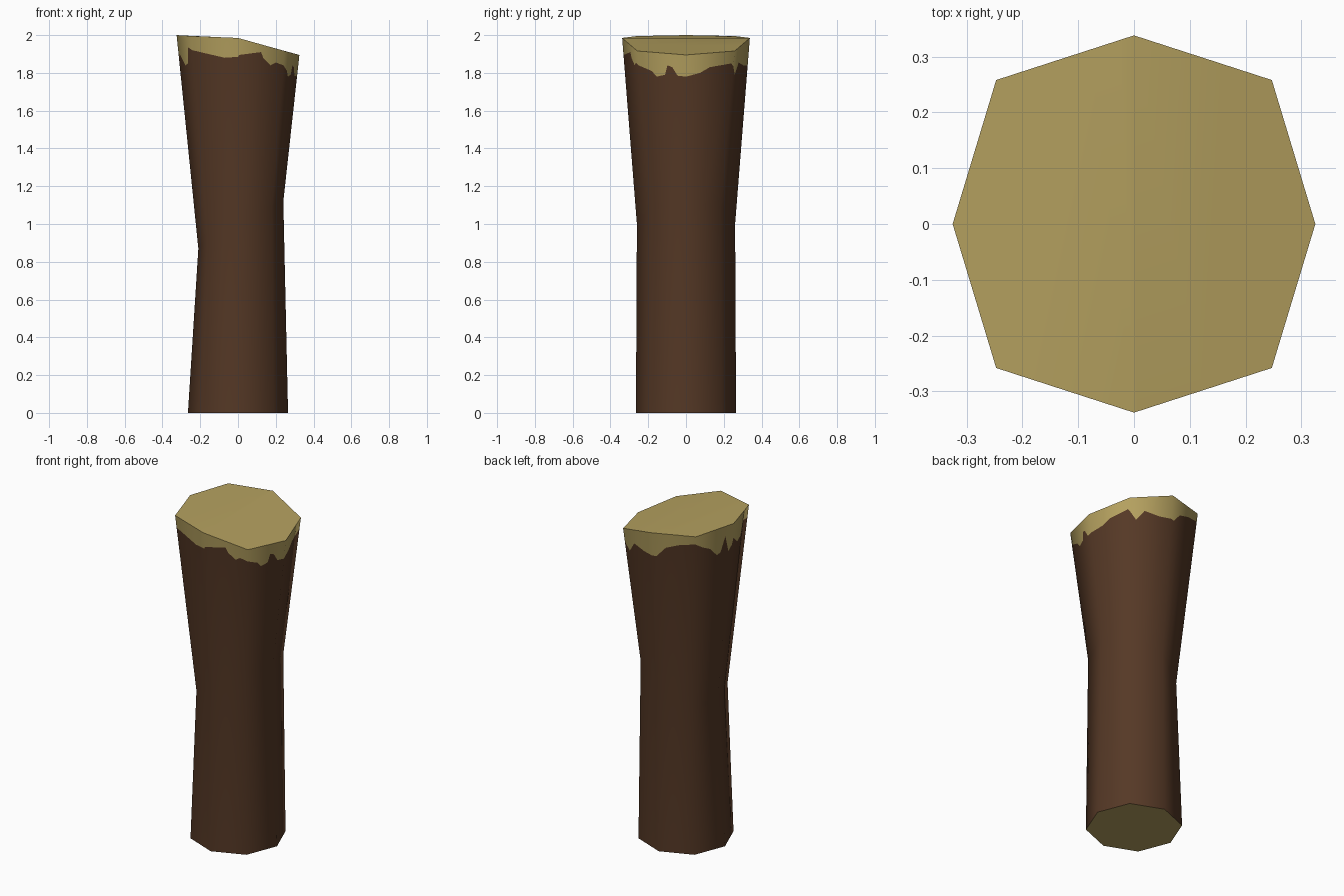
import bpy, bmesh
from mathutils import Vector

if "Cube" in bpy.data.objects:
    bpy.data.objects.remove(bpy.data.objects["Cube"])


def material(name, rgb):
    m = bpy.data.materials.new(name)
    m.diffuse_color = (*rgb, 1)
    m.use_nodes = True
    m.node_tree.nodes["Principled BSDF"].inputs["Base Color"].default_value = m.diffuse_color
    return m


def ring(half):
    """Mirror five back-side corners (+x round to -x) into an eight-sided ring."""
    pts = [Vector(p) for p in half]
    return pts + [Vector((p.x, -p.y, p.z)) for p in pts[3:0:-1]]


# Eight-sided cross-sections of the log
base = ring([(.265, 0, 0), (.19, .19, 0), (0, .265, 0), (-.19, .19, 0), (-.265, 0, 0)])
waist = ring([(.24, 0, 1.12), (.18, .183, 1.09), (.01, .26, 1), (-.16, .175, .91), (-.21, 0, .87)])
rim = ring([(.325, 0, 1.895), (.247, .258, 1.916), (0, .338, 1.985),
            (-.247, .258, 1.995), (-.325, 0, 2)])

# Ragged bark edge: (position round the log in corners, height)
ragged = [(0, 1.78), (.3, 1.8), (.5, 1.83), (.95, 1.85), (1.15, 1.79), (1.35, 1.855),
          (1.7, 1.84), (2.1, 1.84), (2.32, 1.9), (2.65, 1.93), (3, 1.945), (3.2, 1.91),
          (3.4, 1.885), (3.6, 1.83), (3.7, 1.84), (3.8, 1.935), (3.92, 1.83), (4.08, 1.9),
          (4.4, 1.84), (4.6, 1.85), (4.7, 1.935), (5, 1.92), (5.17, 1.91), (5.7, 1.88),
          (6, 1.885), (6.02, 1.895), (6.5, 1.91), (6.55, 1.88), (6.72, 1.84), (6.83, 1.855),
          (7, 1.84), (7.27, 1.81), (7.37, 1.78), (7.55, 1.79), (7.61, 1.84), (7.71, 1.83),
          (7.82, 1.785), (8, 1.78)]


def around(corners, u):
    i = int(u) % 8
    return corners[i].lerp(corners[(i + 1) % 8], u - int(u))


def outward(corners, tilt):
    return [Vector((p.x, p.y, 0)).normalized() + Vector((0, 0, tilt)) for p in corners]


def edge_height(u):
    for (a, za), (b, zb) in zip(ragged, ragged[1:]):
        if a <= u <= b:
            return za + (zb - za) * (u - a) / (b - a)


# Side columns follow the ragged edge and every corner
columns = sorted({u for u, z in ragged if u < 8} | set(range(8)))
tilts = [outward(base, 0), outward(waist, -.06), outward(rim, -.11)]
bm = bmesh.new()
normals, grid = [], []
for u in columns:
    low, mid, top = (around(r, u) for r in (base, waist, rim))
    n0, n1, n2 = (around(t, u).normalized() for t in tilts)
    t = (edge_height(u) - mid.z) / (top.z - mid.z)
    grid.append([bm.verts.new(p) for p in (low, mid, mid.lerp(top, t), top)])
    normals += [n0, n1, n1.lerp(n2, t).normalized(), n2]

# Bark up to the ragged edge, bare wood above it
count = len(columns)
for i in range(count):
    a, b = grid[i], grid[(i + 1) % count]
    for row in range(3):
        f = bm.faces.new((a[row], b[row], b[row + 1], a[row + 1]))
        f.material_index = 1 if row == 2 else 0

# Bare cut ends: flat underside and a top made of two gently tilted halves
caps = [bm.faces.new([c[0] for c in reversed(grid)])]
back, front = columns.index(2), columns.index(6)
caps.append(bm.faces.new([c[3] for c in grid[back:front + 1]]))
caps.append(bm.faces.new([c[3] for c in grid[front:] + grid[:back + 1]]))
for f in caps:
    f.material_index = 1
for f in bm.faces:
    f.smooth = True
for e in bm.edges:
    e.smooth = len([f for f in e.link_faces if f in caps]) != 1

mesh = bpy.data.meshes.new("log")
bm.to_mesh(mesh)
bm.free()
mesh.materials.append(material("brown bark", (.091, .040, .019)))
mesh.materials.append(material("bare wood", (.46, .355, .115)))

# Rounded shading on the sides, automatic on the ends
loop_normals = [(0, 0, 0)] * len(mesh.loops)
for poly in mesh.polygons:
    if len(poly.vertices) == 4:
        for li in poly.loop_indices:
            loop_normals[li] = normals[mesh.loops[li].vertex_index]
mesh.normals_split_custom_set(loop_normals)
log = bpy.data.objects.new("log", mesh)
bpy.context.collection.objects.link(log)
